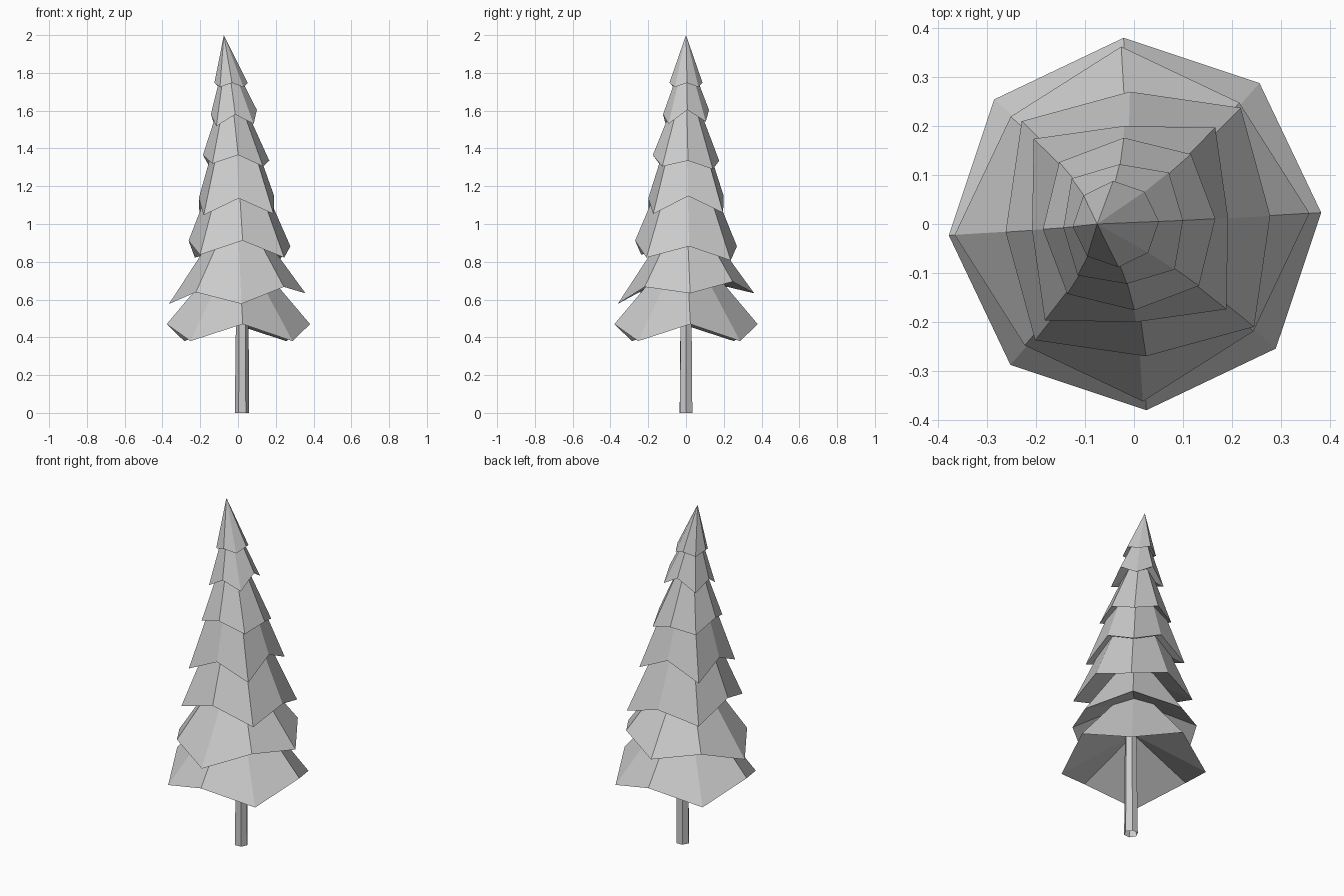
import bpy
import bmesh
from math import cos, sin, radians

cube = bpy.data.objects.get("Cube")
if cube:
    bpy.data.objects.remove(cube, do_unlink=True)

grey = bpy.data.materials.new("plain_grey")
grey.use_nodes = True
colour = (0.6, 0.6, 0.6, 1)
grey.diffuse_color = colour
grey.node_tree.nodes["Principled BSDF"].inputs["Base Color"].default_value = colour


def finish(bm, name):
    mesh = bpy.data.meshes.new(name)
    bm.to_mesh(mesh)
    bm.free()
    mesh.materials.append(grey)
    obj = bpy.data.objects.new(name, mesh)
    bpy.context.collection.objects.link(obj)


def skirt(name, centre, straight, diagonal, z_straight, z_diagonal, tilt, tip_x, tip_z):
    """Eight-sided cone with a zigzag rim and a shallow hollow underneath."""
    bm = bmesh.new()
    tip = bm.verts.new((tip_x, 0, tip_z))
    hollow_z = (z_straight + z_diagonal) / 2 + straight / 2
    hollow = bm.verts.new((centre, 0, hollow_z))
    rim = []
    for k in range(8):
        a = radians(45 * k)
        r, z = (diagonal, z_diagonal) if k % 2 else (straight, z_straight)
        z += tilt * max(-1, min(1, cos(a) + sin(a)))
        a += radians(3.5)
        rim.append(bm.verts.new((centre + r * cos(a), r * sin(a), z)))
    for k in range(8):
        n = (k + 1) % 8
        bm.faces.new((rim[k], rim[n], tip))
        bm.faces.new((rim[n], rim[k], hollow))
    finish(bm, name)


# Foliage tiers from bottom to top:
# centre, straight radius, diagonal radius, straight z, diagonal z, tilt, tip x, tip z
tiers = [
    (0.002, 0.38, 0.383, 0.47, 0.38, 0.0, 0.0, 0.92),
    (-0.004, 0.362, 0.33, 0.605, 0.667, 0.028, -0.005, 1.13),
    (0.008, 0.27, 0.316, 0.897, 0.822, -0.015, -0.015, 1.55),
    (-0.008, 0.2, 0.262, 1.142, 1.053, 0.006, -0.03, 1.77),
    (-0.01, 0.176, 0.19, 1.35, 1.305, -0.015, -0.045, 1.8),
    (-0.022, 0.122, 0.14, 1.592, 1.53, 0.012, -0.06, 1.92),
    (-0.037, 0.088, 0.088, 1.747, 1.725, 0.0, -0.075, 2.0),
]
for i, tier in enumerate(tiers):
    skirt(f"foliage_tier_{i + 1}", *tier)

# Six-sided trunk, slightly tapered, open at both ends
bm = bmesh.new()
rings = []
for x, r, z in [(0.021, 0.038, 0), (0.023, 0.032, 0.65)]:
    angles = [radians(60 * k + 2) for k in range(6)]
    rings.append([bm.verts.new((x + r * cos(a), r * sin(a), z)) for a in angles])
bottom, top = rings
for k in range(6):
    n = (k + 1) % 6
    bm.faces.new((bottom[k], bottom[n], top[n], top[k]))
finish(bm, "trunk")
